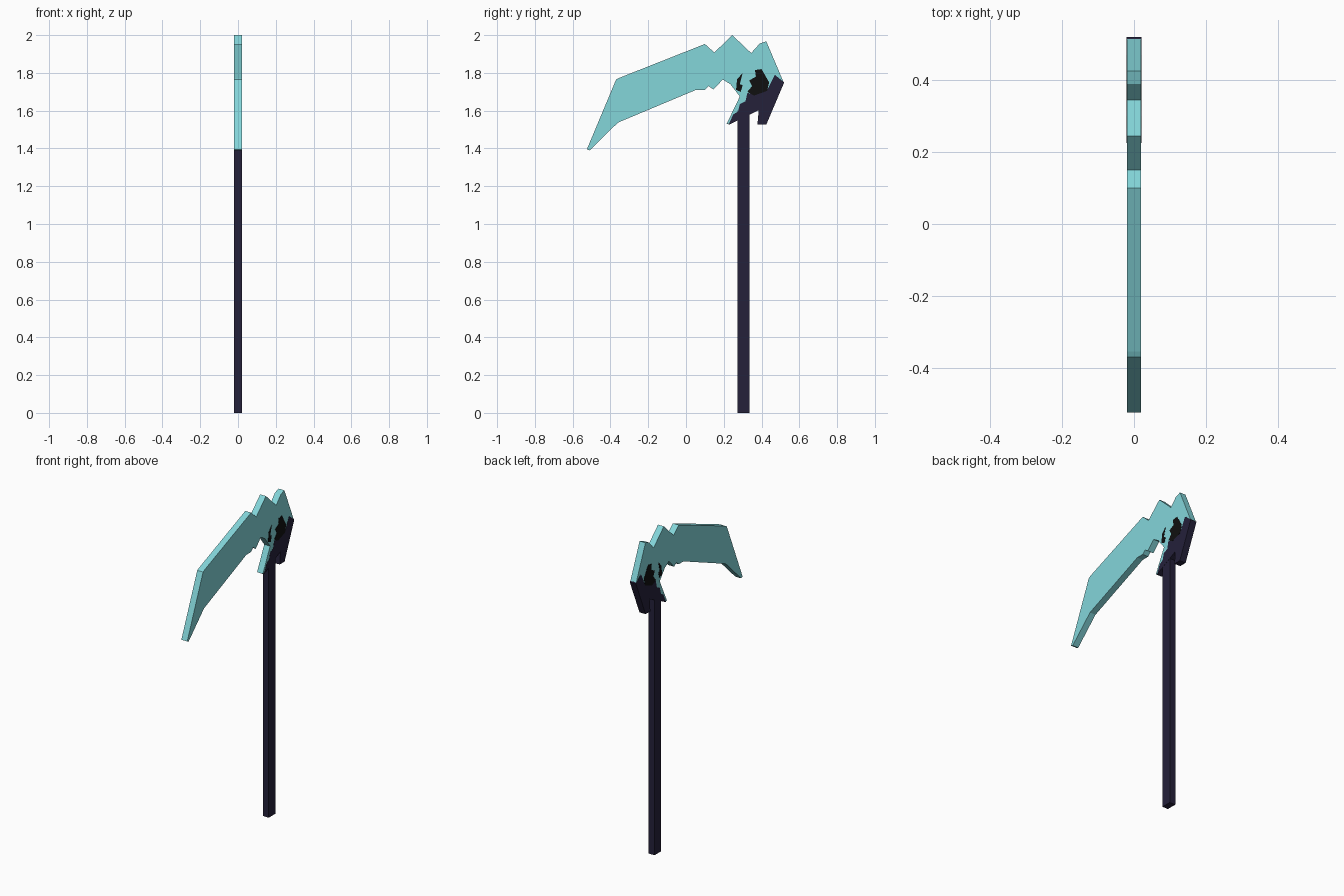
import bpy
import bmesh

cube = bpy.data.objects.get("Cube")
if cube:
    bpy.data.objects.remove(cube, do_unlink=True)


def make_material(name, color):
    mat = bpy.data.materials.new(name)
    mat.use_nodes = True
    mat.diffuse_color = (*color, 1)
    bsdf = mat.node_tree.nodes["Principled BSDF"]
    bsdf.inputs["Base Color"].default_value = (*color, 1)
    bsdf.inputs["Roughness"].default_value = 0.8
    return mat


cyan = make_material("pale_cyan", (0.23, 0.67, 0.70))
navy = make_material("dark_navy", (0.018, 0.015, 0.042))
black = make_material("black", (0.005, 0.005, 0.005))


def slab(name, outline, half, mat, start=None):
    """Extrude a (y, z) outline along x, from start (default -half) to half."""
    start = -half if start is None else start
    bm = bmesh.new()
    face = bm.faces.new([bm.verts.new((start, y, z)) for y, z in outline])
    ext = bmesh.ops.extrude_face_region(bm, geom=[face])
    verts = [v for v in ext["geom"] if isinstance(v, bmesh.types.BMVert)]
    bmesh.ops.translate(bm, verts=verts, vec=(half - start, 0, 0))
    bmesh.ops.recalc_face_normals(bm, faces=bm.faces)
    mesh = bpy.data.meshes.new(name)
    bm.to_mesh(mesh)
    bm.free()
    mesh.materials.append(mat)
    obj = bpy.data.objects.new(name, mesh)
    bpy.context.collection.objects.link(obj)
    return obj


HALF = 0.02

# Square pole
slab("pole", [(0.272, 0), (0.336, 0), (0.336, 1.6), (0.272, 1.6)], HALF, navy)

# Blade: upper edge from the tip to the back, then the lower edge returning
upper = [(-0.525, 1.395), (-0.37, 1.765), (-0.355, 1.773), (0.1, 1.953),
         (0.15, 1.908), (0.245, 2.0), (0.345, 1.905), (0.39, 1.955),
         (0.425, 1.967), (0.515, 1.755)]
lower = [(0.45, 1.7), (0.33, 1.61), (0.225, 1.53), (0.215, 1.53),
         (0.285, 1.675), (0.235, 1.74), (0.195, 1.765), (0.145, 1.712),
         (0.12, 1.73), (0.1, 1.71), (0.053, 1.71), (-0.36, 1.537),
         (-0.51, 1.39)]
slab("blade", upper + lower, HALF, cyan)

# Dark socket joining blade and pole, with a stepped upper border
slab("socket", [(0.225, 1.524), (0.385, 1.603), (0.378, 1.526), (0.425, 1.526),
                (0.52, 1.75), (0.47, 1.79), (0.43, 1.71), (0.36, 1.685),
                (0.325, 1.695), (0.315, 1.65), (0.285, 1.635),
                (0.275, 1.595), (0.25, 1.58)], HALF + 0.001, navy)

# Black inlays on both sides
core = [(0.36, 1.68), (0.43, 1.705), (0.44, 1.75), (0.4, 1.82),
        (0.365, 1.815), (0.37, 1.78), (0.335, 1.76), (0.35, 1.73),
        (0.325, 1.7)]
notch = [(0.265, 1.71), (0.29, 1.7), (0.3, 1.735), (0.285, 1.74),
         (0.3, 1.8), (0.27, 1.765)]
for side, sign in (("left", 1), ("right", -1)):
    for part, outline in (("core", core), ("notch", notch)):
        slab(f"{part}_inlay_{side}", outline, sign * (HALF + 0.0015), black,
             start=sign * (HALF - 0.002))
